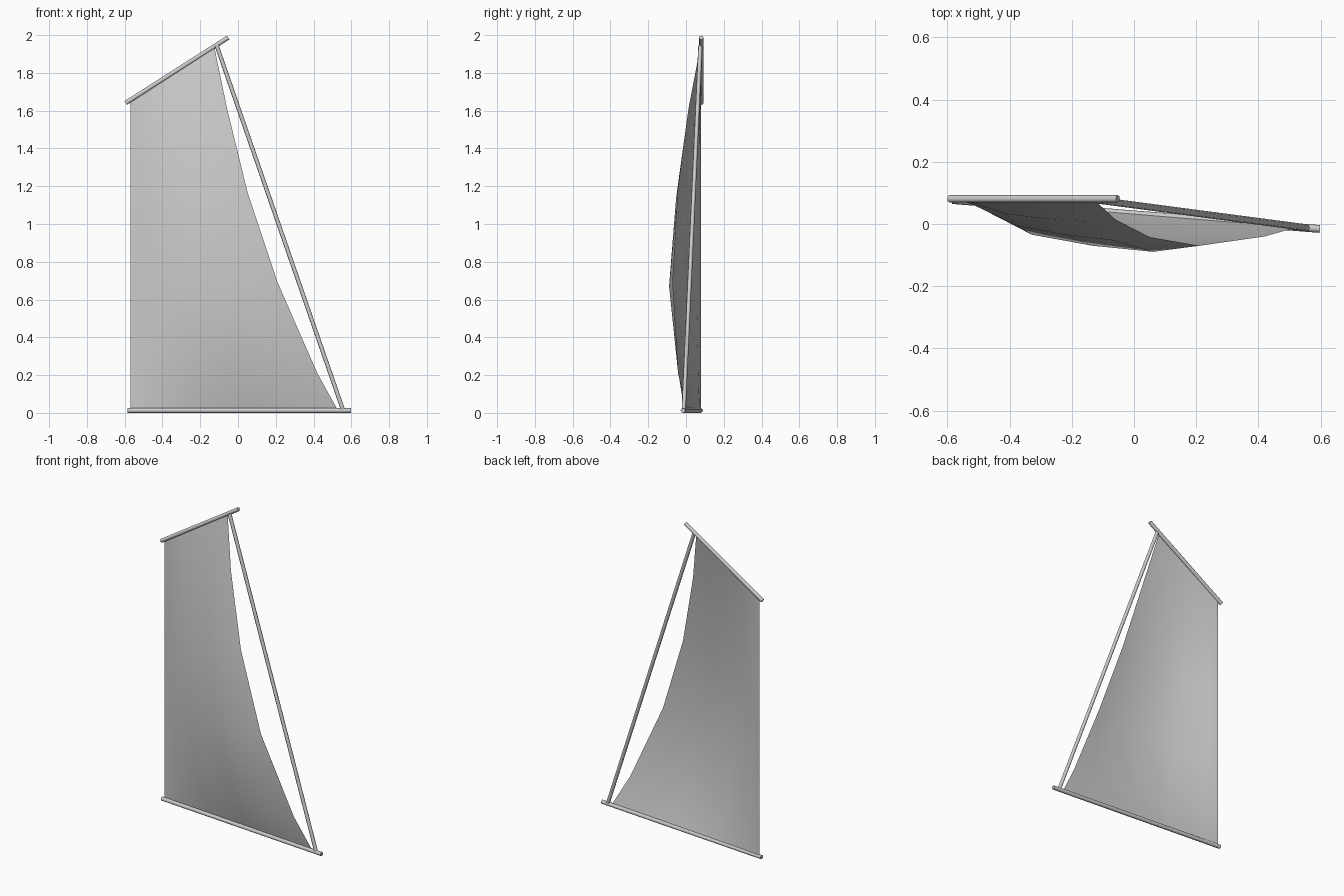
import bpy, bmesh
from mathutils import Vector

if "Cube" in bpy.data.objects:
    bpy.data.objects.remove(bpy.data.objects["Cube"])


def pole(name, a, b, r):
    a, b = Vector(a), Vector(b)
    bpy.ops.mesh.primitive_cylinder_add(vertices=8, radius=r, depth=(b - a).length,
                                        location=(a + b) / 2)
    ob = bpy.context.object
    ob.name = name
    ob.rotation_euler = (b - a).to_track_quat('Z', 'Y').to_euler()
    bpy.ops.object.shade_smooth_by_angle(angle=0.9)
    return ob


# Spars and the straight rear stay
pole("boom", (-0.585, 0.077, 0.0125), (0.598, -0.016, 0.0125), 0.0125)
pole("gaff", (-0.594, 0.081, 1.641), (-0.052, 0.081, 1.987), 0.012)
pole("rear_stay", (-0.113, 0.076, 1.945), (0.556, -0.012, 0.015), 0.011)

# Sail: rows from foot to head as (rear edge x, y, z, belly strength)
rows = [(0.525, -0.01, 0.02, 0.0), (0.42, -0.04, 0.21, 0.5), (0.21, -0.07, 0.69, 1.0),
        (0.05, -0.042, 1.17, 0.7), (-0.06, 0.015, 1.62, 0.4), (-0.125, 0.075, 1.935, 0.0)]
# Belly profile across the sail as (fraction, depth)
cols = [(0, 0), (0.08, 0.01), (0.31, 0.068), (0.56, 0.066), (0.81, 0.048), (1, 0)]

bm = bmesh.new()
grid = []
for x, y, z, s in rows:
    t = (z - 0.02) / 1.915
    front = Vector((-0.57, 0.08, 0.02 + 1.632 * t))
    rear = Vector((x, y, z))
    grid.append([bm.verts.new(front.lerp(rear, f) - Vector((0, d * s, 0))) for f, d in cols])
for lo, hi in zip(grid, grid[1:]):
    for i in range(len(cols) - 1):
        bm.faces.new((lo[i], lo[i + 1], hi[i + 1], hi[i])).smooth = True
mesh = bpy.data.meshes.new("sail")
bm.to_mesh(mesh)
bm.free()
bpy.context.collection.objects.link(bpy.data.objects.new("sail", mesh))
